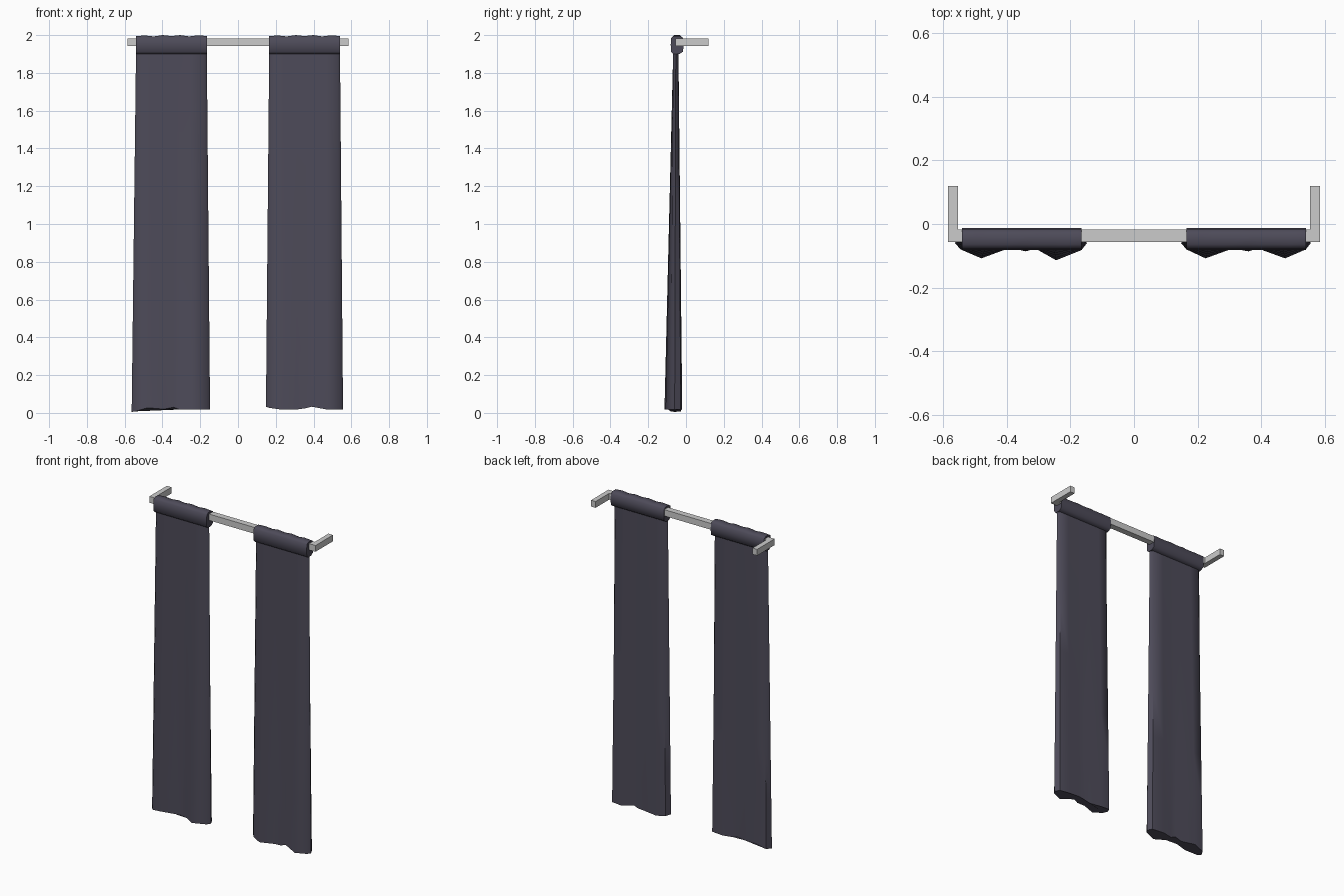
import bpy, bmesh

if "Cube" in bpy.data.objects:
    bpy.data.objects.remove(bpy.data.objects["Cube"])

fabric = bpy.data.materials.new("dark_fabric")
fabric.diffuse_color = (0.075, 0.07, 0.10, 1)
fabric.use_nodes = True
fabric.node_tree.nodes["Principled BSDF"].inputs["Base Color"].default_value = fabric.diffuse_color


def finish(name, bm, smooth=None):
    bmesh.ops.recalc_face_normals(bm, faces=bm.faces)
    mesh = bpy.data.meshes.new(name)
    bm.to_mesh(mesh)
    bm.free()
    ob = bpy.data.objects.new(name, mesh)
    bpy.context.collection.objects.link(ob)
    if smooth:
        mesh.materials.append(fabric)
        bpy.context.view_layer.objects.active = ob
        ob.select_set(True)
        bpy.ops.object.shade_smooth_by_angle(angle=smooth)
        ob.select_set(False)
    return ob


def box(name, lo, hi):
    bm = bmesh.new()
    bmesh.ops.create_cube(bm, size=1)
    for v in bm.verts:
        v.co = [(a + b) / 2 + c * (b - a) for a, b, c in zip(lo, hi, v.co)]
    return finish(name, bm)


def loft(name, rings):
    bm = bmesh.new()
    loops = [[bm.verts.new(p) for p in r] for r in rings]
    n = len(loops[0])
    for a, b in zip(loops, loops[1:]):
        for i in range(n):
            j = (i + 1) % n
            bm.faces.new((a[i], a[j], b[j], b[i]))
    bm.faces.new(loops[0])
    bm.faces.new(loops[-1])
    return finish(name, bm, 0.9)


# Rod and wall brackets
box("rod", (-0.585, -0.056, 1.943), (0.585, -0.017, 1.983))
for s, side in ((-1, "left"), (1, "right")):
    x0, x1 = sorted((s * 0.553, s * 0.585))
    box(side + "_bracket", (x0, -0.017, 1.943), (x1, 0.12, 1.983))


def curtain(side, top, hem):
    # hem: (x, front y, back y, z) from left to right, end points are single
    x0, x1 = hem[0][0], hem[-1][0]
    ring = [(x, f, z) for x, f, b, z in hem] + [(x, b, z) for x, f, b, z in hem[-2:0:-1]]
    nf = len(hem)
    rings = []
    for k in range(7):
        t = k / 6
        row = []
        for i, (x, y, z) in enumerate(ring):
            tx = top[0] + (top[1] - top[0]) * (x - x0) / (x1 - x0)
            ty = -0.054 if i in (0, nf - 1) else (-0.068 if i < nf else -0.04)
            row.append((tx + (x - tx) * t, ty + (y - ty) * t, 1.905 + (z - 1.905) * t))
        rings.append(row)
    loft(side + "_curtain", rings)

    # Rod sleeve with a slightly uneven top
    prof = [(-0.066, 1.899), (-0.079, 1.912), (-0.081, 1.95), (-0.078, 1.985), (-0.064, 1.995),
            (-0.032, 1.995), (-0.016, 1.985), (-0.012, 1.95), (-0.016, 1.912), (-0.036, 1.899)]
    bumps = [0, 0.003, -0.002, 0.005, 0, 0.005, -0.002, 0.004, 0]
    rings = []
    for i, d in enumerate(bumps):
        x = top[0] + (top[1] - top[0]) * i / (len(bumps) - 1)
        rings.append([(x, y, z + (d if z > 1.99 else 0)) for y, z in prof])
    loft(side + "_sleeve", rings)


# Curtain panels
curtain("left", (-0.54, -0.165),
        [(-0.563, -0.06, 0, 0.005), (-0.545, -0.08, -0.028, 0.008), (-0.48, -0.108, -0.02, 0.027),
         (-0.39, -0.075, -0.034, 0.02), (-0.34, -0.086, -0.03, 0.03), (-0.31, -0.077, -0.034, 0.018),
         (-0.245, -0.114, -0.02, 0.017), (-0.165, -0.082, -0.028, 0.017), (-0.148, -0.06, 0, 0.018)])
curtain("right", (0.165, 0.54),
        [(0.148, -0.06, 0, 0.032), (0.165, -0.08, -0.028, 0.027), (0.225, -0.108, -0.02, 0.018),
         (0.31, -0.077, -0.034, 0.018), (0.36, -0.086, -0.03, 0.025), (0.39, -0.077, -0.034, 0.033),
         (0.475, -0.108, -0.02, 0.017), (0.54, -0.08, -0.028, 0.017), (0.556, -0.06, 0, 0.017)])
